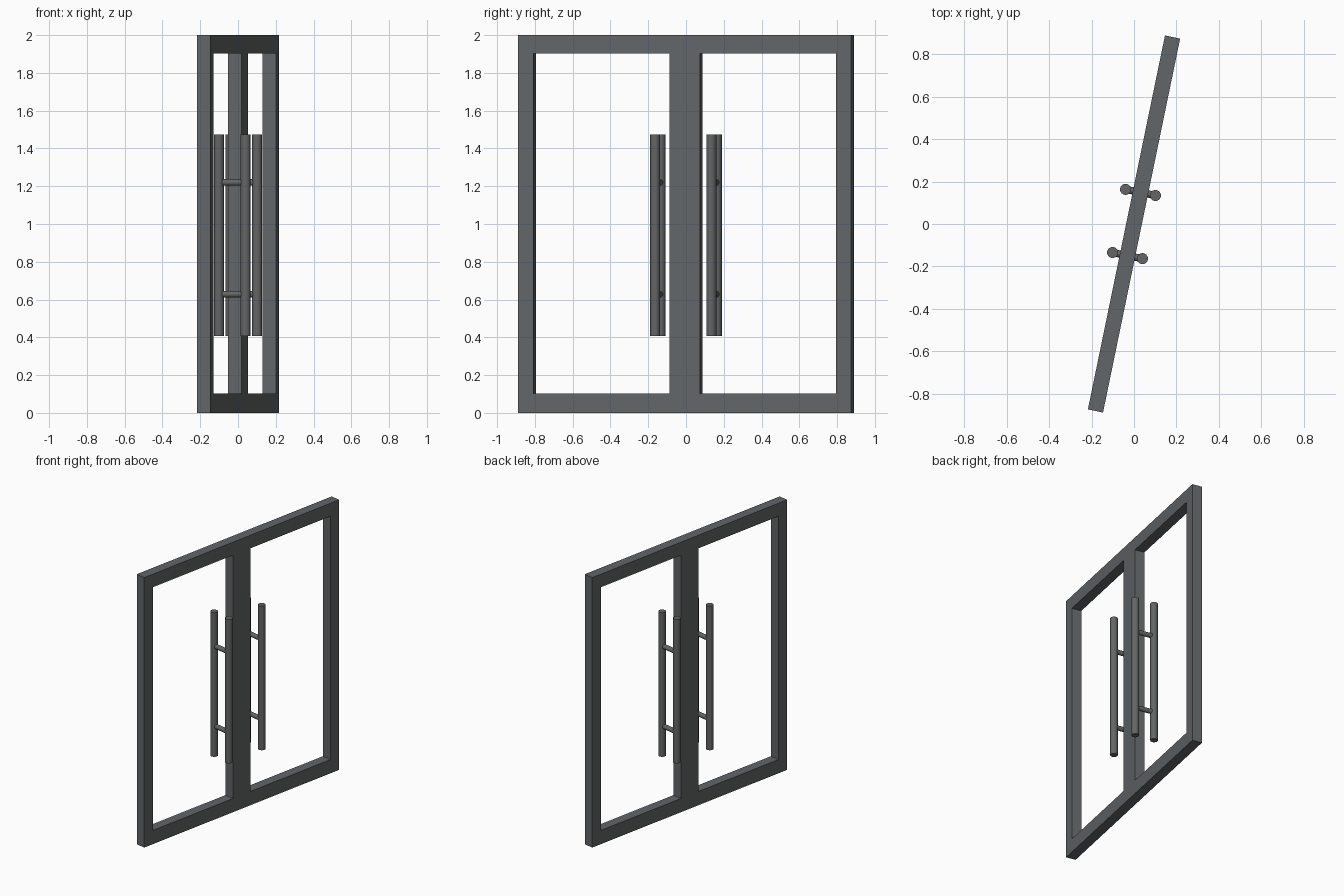
import bpy, bmesh, math
from mathutils import Matrix

if "Cube" in bpy.data.objects:
    bpy.data.objects.remove(bpy.data.objects["Cube"])

TURN = Matrix.Rotation(math.radians(-11.65), 4, 'Z')   # whole door stands turned about z
THICK = 0.073


def material(name, rgb):
    m = bpy.data.materials.new(name)
    m.diffuse_color = (*rgb, 1)
    m.use_nodes = True
    m.node_tree.nodes["Principled BSDF"].inputs["Base Color"].default_value = m.diffuse_color
    return m


frame_grey = material("frame_grey", (0.122, 0.133, 0.138))
handle_grey = material("handle_grey", (0.125, 0.130, 0.132))


def finish(bm, name, mat):
    bmesh.ops.recalc_face_normals(bm, faces=bm.faces)
    bm.transform(TURN)
    me = bpy.data.meshes.new(name)
    bm.to_mesh(me)
    bm.free()
    me.materials.append(mat)
    ob = bpy.data.objects.new(name, me)
    bpy.context.collection.objects.link(ob)
    return ob


# double door frame: grid of cells with two open panes, pulled to thickness
ys = [-0.9, -0.818, -0.082, 0.082, 0.818, 0.9]
zs = [0, 0.102, 1.903, 2.0]
bm = bmesh.new()
grid = [[bm.verts.new((-THICK / 2, y, z)) for z in zs] for y in ys]
for i in range(5):
    for j in range(3):
        if j == 1 and i in (1, 3):
            continue
        bm.faces.new((grid[i][j], grid[i + 1][j], grid[i + 1][j + 1], grid[i][j + 1]))
ext = bmesh.ops.extrude_face_region(bm, geom=bm.faces[:], use_keep_orig=True)
moved = [g for g in ext["geom"] if isinstance(g, bmesh.types.BMVert)]
bmesh.ops.translate(bm, verts=moved, vec=(THICK, 0, 0))
finish(bm, "door_frame", frame_grey)


def cylinder(name, radius, length, place):
    bm = bmesh.new()
    bmesh.ops.create_cone(bm, cap_ends=True, segments=32, radius1=radius,
                          radius2=radius, depth=length, matrix=place)
    ob = finish(bm, name, handle_grey)
    bpy.ops.object.select_all(action='DESELECT')
    ob.select_set(True)
    bpy.context.view_layer.objects.active = ob
    bpy.ops.object.shade_smooth_by_angle()


# pull handles: bars on both sides of each leaf, joined by rods through the pane
Z0, Z1, REACH = 0.408, 1.475, 0.072
for leaf, y in (("left", -0.152), ("right", 0.152)):
    for side, x in (("inner", -REACH), ("outer", REACH)):
        cylinder(f"{leaf}_{side}_handle_bar", 0.026, Z1 - Z0,
                 Matrix.Translation((x, y, (Z0 + Z1) / 2)))
    for level, z in (("lower", 0.628), ("upper", 1.22)):
        cylinder(f"{leaf}_{level}_handle_rod", 0.017, 2 * REACH,
                 Matrix.Translation((0, y, z)) @ Matrix.Rotation(math.pi / 2, 4, 'Y'))
